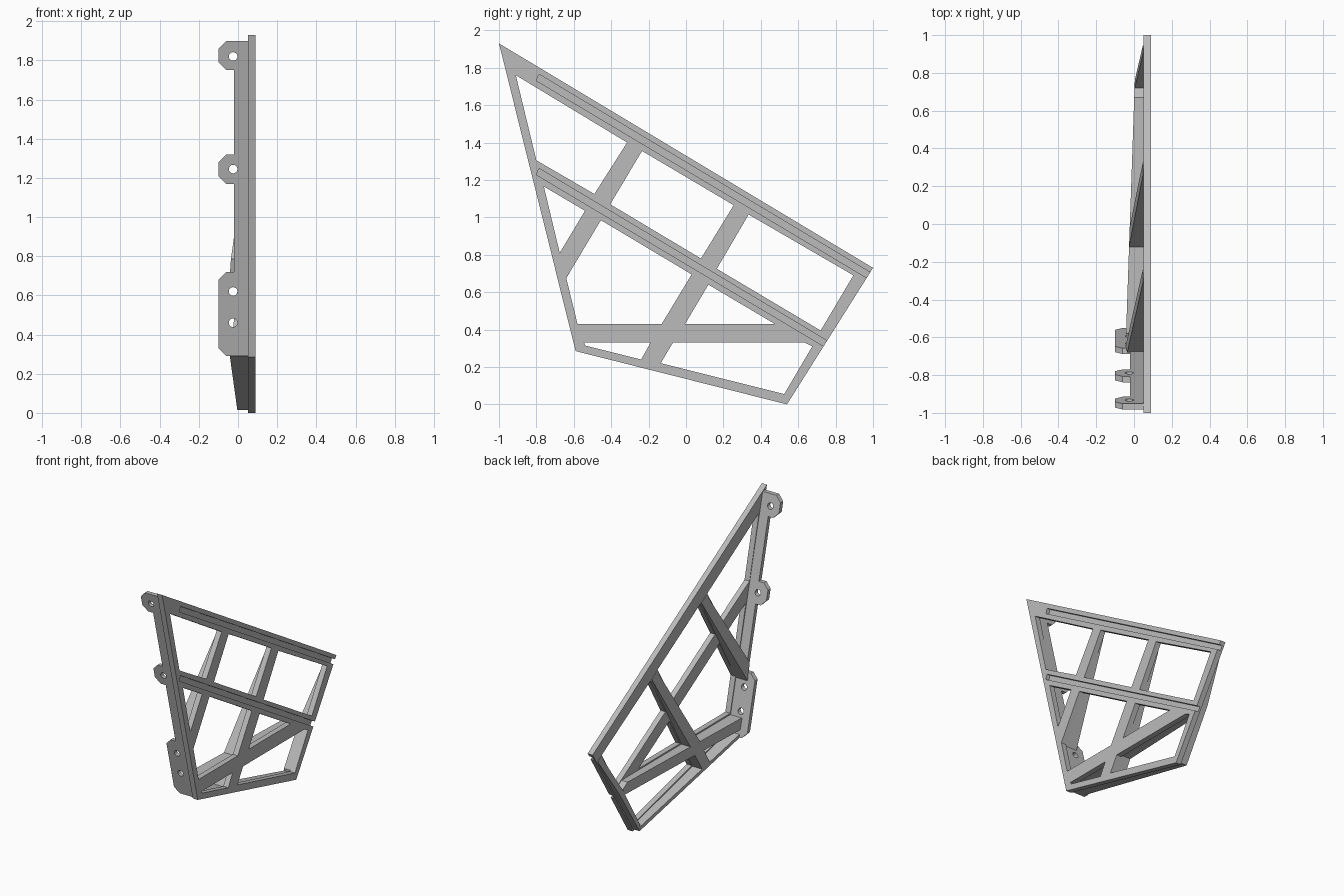
import bpy, bmesh
from math import sin, cos, tau

if "Cube" in bpy.data.objects:
    bpy.data.objects.remove(bpy.data.objects["Cube"])

GREY = bpy.data.materials.new("light_grey")
GREY.use_nodes = True
GREY.diffuse_color = (0.5, 0.5, 0.5, 1)
GREY.node_tree.nodes["Principled BSDF"].inputs["Base Color"].default_value = (0.5, 0.5, 0.5, 1)

SEAT = 0.055  # ribs sink slightly into the plate, whose back is at 0.05


def finish(name, bm):
    bmesh.ops.recalc_face_normals(bm, faces=bm.faces)
    mesh = bpy.data.meshes.new(name)
    bm.to_mesh(mesh)
    bm.free()
    mesh.materials.append(GREY)
    obj = bpy.data.objects.new(name, mesh)
    bpy.context.collection.objects.link(obj)
    return obj


def cutout(name, loops, place, shift):
    """Flat outline with holes, thickened along shift."""
    bm = bmesh.new()
    edges = []
    for loop in loops:
        verts = [bm.verts.new(place(*p)) for p in loop]
        edges += [bm.edges.new((v, verts[i - 1])) for i, v in enumerate(verts)]
    bmesh.ops.triangle_fill(bm, edges=edges, use_beauty=True)
    out = bmesh.ops.extrude_face_region(bm, geom=bm.faces[:], use_keep_orig=True)
    moved = [g for g in out["geom"] if isinstance(g, bmesh.types.BMVert)]
    bmesh.ops.translate(bm, verts=moved, vec=shift)
    return finish(name, bm)


def rib(name, outline, back):
    """Prism behind the plate whose back face follows back(y, z)."""
    bm = bmesh.new()
    near = [bm.verts.new((SEAT, y, z)) for y, z in outline]
    far = [bm.verts.new((back(y, z), y, z)) for y, z in outline]
    bm.faces.new(near)
    bm.faces.new(far[::-1])
    for i in range(len(near)):
        bm.faces.new((near[i - 1], near[i], far[i], far[i - 1]))
    return finish(name, bm)


def deep(y, z):
    return -0.022 + 0.0345 * y


def taper(top, low):
    """Depth growing from nothing at height top to full at height low."""
    def back(y, z):
        t = min(1, max(0, (top - z) / (top - low)))
        return 0.048 + t * (deep(y, z) - 0.048)
    return back


# Face plate with its windows, as (y, z) loops
outline = [(-1, 1.93), (1, .73), (.54, 0), (-.59, .285)]
windows = [
    [(-.91, 1.76), (-.315, 1.4), (-.49, 1.125), (-.8, 1.305)],
    [(-.235, 1.355), (.255, 1.065), (.08, .78), (-.405, 1.07)],
    [(.335, 1.015), (.895, .69), (.72, .395), (.165, .725)],
    [(-.76, 1.165), (-.54, 1.035), (-.675, .81)],
    [(-.455, .985), (.03, .695), (-.13, .43), (-.58, .43), (-.64, .675)],
    [(.12, .64), (.475, .43), (-.005, .43)],
    [(-.545, .33), (-.19, .33), (-.24, .24), (-.54, .315)],
    [(-.07, .33), (.635, .33), (.675, .31), (.525, .055), (-.135, .22)],
]
plate = cutout("face_plate", [outline] + windows, lambda y, z: (0.05, y, z), (0.04, 0, 0))

# Grooves along the two rails, open at the rear end
for top, end in ((1.765, 1.05), (1.262, 0.9)):
    drop = 0.597 * (end + 0.79)
    groove = [(-.786, top), (end, top - drop), (end, top - drop - .04), (-.8, top - .034)]
    cutter = cutout("groove_cutter", [groove], lambda y, z: (0.065, y, z), (0.05, 0, 0))
    cutter.hide_render = True
    mod = plate.modifiers.new("groove", "BOOLEAN")
    mod.operation = "DIFFERENCE"
    mod.solver = "EXACT"
    mod.object = cutter
    bpy.context.view_layer.objects.active = plate
    bpy.ops.object.modifier_apply(modifier=mod.name)
    bpy.data.objects.remove(cutter)


# Front flange with three drilled lugs, as an (x, z) profile
def lug(low, high):
    return [(-.02, high), (-.06, high), (-.1, high - .04),
            (-.1, low + .04), (-.06, low), (-.02, low)]


profile = [(SEAT, 1.9)] + lug(1.75, 1.9) + lug(1.17, 1.32) + lug(.29, .72) + [(SEAT, .29)]
holes = [[(-.025 + .022 * cos(tau * i / 20), z + .022 * sin(tau * i / 20)) for i in range(20)]
         for z in (1.82, 1.245, .62, .46)]
cutout("front_flange", [profile] + holes,
       lambda x, z: (x, -.99 + (1.93 - z) * .249, z), (0, 0.031, 0))

# Tapered ribs under the struts
rib("front_strut_rib", [(-.306, 1.395), (-.244, 1.36), (-.645, .665), (-.68, .785)],
    taper(1.378, .72))
rib("rear_strut_rib", [(.264, 1.06), (.325, 1.02), (-.015, .425), (-.12, .425)],
    taper(1.04, .425))
rib("rear_edge_rib", [(.945, .66), (.905, .685), (.715, .37), (.762, .37)],
    taper(.67, .37))

# Full-depth ribs of the lower frame
rib("rear_strut_foot", [(-.12, .425), (-.015, .425), (-.15, .205), (-.235, .22)], deep)
rib("lower_rear_rib", [(.762, .37), (.715, .37), (.533, .06), (.537, .015)], deep)
rib("bottom_rib", [(-.58, .292), (.537, .015), (.53, .045), (-.56, .311)], deep)
rib("cross_bar_rib", [(-.58, .34), (.7, .34), (.72, .385), (.67, .42), (-.58, .42)], deep)
